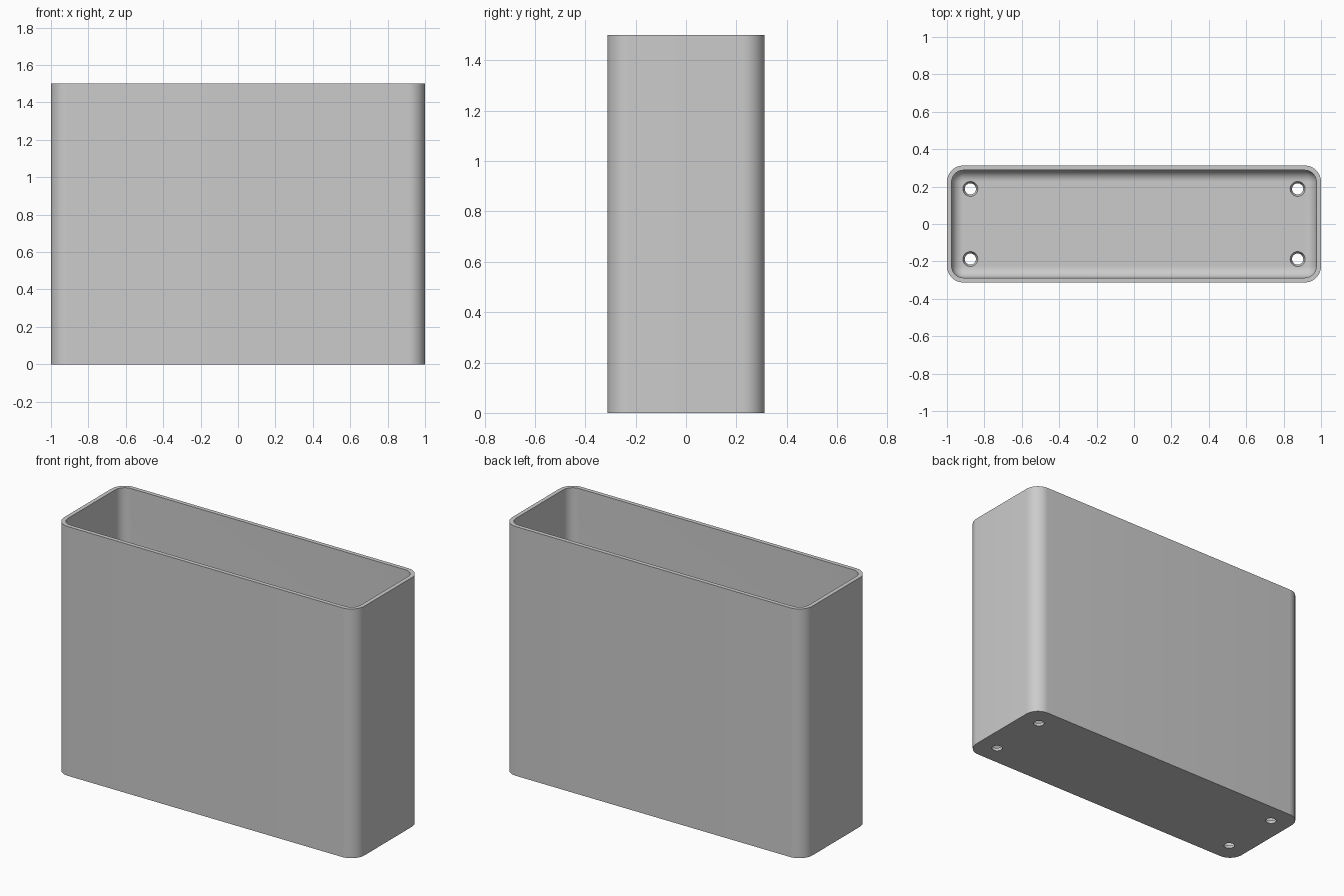
import bpy
import bmesh
from math import cos, sin, pi, radians

WIDTH, DEPTH, HEIGHT = 2.0, 0.625, 1.5
WALL, CORNER, FILLET = 0.025, 0.0875, 0.06
HOLE_X, HOLE_Y = 0.875, 0.1875
STEPS = 12

cube = bpy.data.objects.get("Cube")
if cube:
    bpy.data.objects.remove(cube, do_unlink=True)

grey = bpy.data.materials.new("light_grey")
grey.use_nodes = True
color = (0.6, 0.6, 0.6, 1)
grey.diffuse_color = color
grey.node_tree.nodes["Principled BSDF"].inputs["Base Color"].default_value = color


def rounded_ring(bm, inset, z):
    """Rounded rectangle loop, inset from the outer footprint."""
    r = CORNER - inset
    cx, cy = WIDTH / 2 - CORNER, DEPTH / 2 - CORNER
    ring = []
    for quarter, (sx, sy) in enumerate([(1, 1), (-1, 1), (-1, -1), (1, -1)]):
        for i in range(STEPS + 1):
            a = (quarter + i / STEPS) * pi / 2
            ring.append(bm.verts.new((sx * cx + r * cos(a), sy * cy + r * sin(a), z)))
    return ring


# Open box: outer wall, rim, inner wall, floor fillet
bm = bmesh.new()
levels = [(0, 0), (0, HEIGHT), (WALL, HEIGHT)]
for i in range(STEPS + 1):
    a = i / STEPS * pi / 2
    levels.append((WALL + FILLET * (1 - cos(a)), WALL + FILLET * (1 - sin(a))))
rings = [rounded_ring(bm, inset, z) for inset, z in levels]
for low, high in zip(rings, rings[1:]):
    n = len(low)
    for i in range(n):
        j = (i + 1) % n
        bm.faces.new((low[i], low[j], high[j], high[i]))
bm.faces.new(rings[0][::-1])
bm.faces.new(rings[-1])
bmesh.ops.recalc_face_normals(bm, faces=bm.faces)
mesh = bpy.data.meshes.new("open_box")
bm.to_mesh(mesh)
bm.free()
mesh.materials.append(grey)
box = bpy.data.objects.new("open_box", mesh)
bpy.context.collection.objects.link(box)

# Countersunk mounting holes through the floor
cutters = []
for sx in (-1, 1):
    for sy in (-1, 1):
        # taper from 0.03 at the underside to 0.04 at the floor
        bpy.ops.mesh.primitive_cone_add(
            vertices=32, radius1=0.022, radius2=0.05, depth=0.07,
            location=(sx * HOLE_X, sy * HOLE_Y, 0.015))
        cutter = bpy.context.object
        cutter.name = "hole_cutter"
        cutter.hide_render = True
        cutter.data.materials.append(grey)
        cutters.append(cutter)
        mod = box.modifiers.new("mounting_hole", "BOOLEAN")
        mod.operation = "DIFFERENCE"
        mod.solver = "EXACT"
        mod.object = cutter

bpy.ops.object.select_all(action="DESELECT")
box.select_set(True)
bpy.context.view_layer.objects.active = box
for mod in list(box.modifiers):
    bpy.ops.object.modifier_apply(modifier=mod.name)
for cutter in cutters:
    bpy.data.objects.remove(cutter, do_unlink=True)
bpy.ops.object.shade_smooth_by_angle(angle=radians(30))
